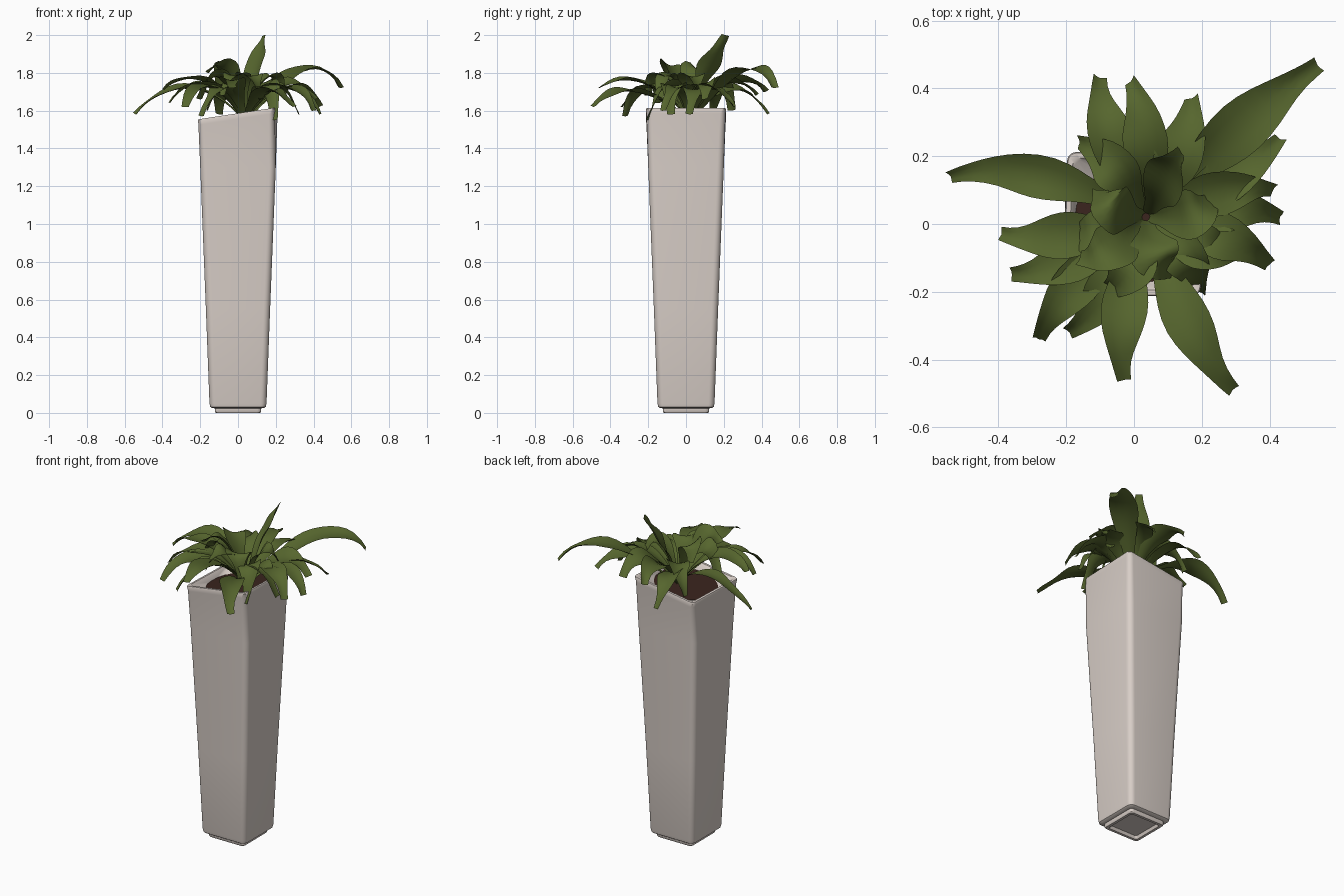
import bpy, bmesh, math, random
from mathutils import Vector

if "Cube" in bpy.data.objects:
    bpy.data.objects.remove(bpy.data.objects["Cube"])
random.seed(4)


def mat(name, c):
    m = bpy.data.materials.new(name)
    m.diffuse_color = (*c, 1)
    m.use_nodes = True
    m.node_tree.nodes["Principled BSDF"].inputs["Base Color"].default_value = m.diffuse_color
    return m


stone = mat("warm_grey_stone", (0.69, 0.62, 0.575))
green = mat("leaf_green", (0.093, 0.132, 0.027))
earth = mat("brown_soil", (0.042, 0.018, 0.013))


def finish(name, bm, material, angle=40):
    me = bpy.data.meshes.new(name)
    bm.to_mesh(me)
    bm.free()
    ob = bpy.data.objects.new(name, me)
    bpy.context.collection.objects.link(ob)
    me.materials.append(material)
    bpy.ops.object.select_all(action='DESELECT')
    ob.select_set(True)
    bpy.context.view_layer.objects.active = ob
    bpy.ops.object.shade_smooth_by_angle(angle=math.radians(angle))
    return ob


SEG = 6


def square(h, r):
    """Rounded square outline, half width h, corner radius r."""
    pts = []
    for k in range(4):
        cx = (h - r) * (1 if k in (0, 3) else -1)
        cy = (h - r) * (1 if k in (0, 1) else -1)
        for i in range(SEG + 1):
            a = (k + i / SEG) * math.pi / 2
            pts.append((cx + r * math.cos(a), cy + r * math.sin(a)))
    return pts


def tilt(x):
    # slanted rim height: low on the left, high on the right
    return 1.585 + 0.145 * x


# ---- planter: loft of rounded squares (half width, radius, height)
body = [(.095, .012, .018), (.102, .015, 0), (.118, .02, 0), (.122, .02, .006),
        (.122, .02, .024), (.138, .025, .026), (.147, .03, .032), (.151, .032, .05),
        (.170, .035, .55), (.200, .035, 1.3)]
# rim rings are measured from the slanted top
rim = [(.2095, .03, -.03), (.212, .025, -.006), (.209, .023, 0),
       (.195, .022, 0), (.191, .03, -.006), (.172, .16, -.045)]
bm = bmesh.new()
loops = []
for h, r, z in body:
    loops.append([bm.verts.new((x, y, z)) for x, y in square(h, r)])
for h, r, z in rim:
    loop = []
    for x, y in square(h, r):
        zz = tilt(x) + z
        if x * y < 0 and r < 0.1:   # two opposite corners are pinched at the rim
            x -= math.copysign(0.016 * min(1, abs(y) / 0.2), x)
        loop.append(bm.verts.new((x, y, zz)))
    loops.append(loop)
n = len(loops[0])
for a, b in zip(loops, loops[1:]):
    for i in range(n):
        bm.faces.new((a[i], a[(i + 1) % n], b[(i + 1) % n], b[i]))
bm.faces.new(list(reversed(loops[0])))
finish("planter", bm, stone)

# ---- soil disc
bm = bmesh.new()
bm.faces.new([bm.verts.new((x, y, tilt(x) - 0.04)) for x, y in square(0.175, 0.163)])
finish("soil", bm, earth)


# ---- leaves: arched ribbons with a shallow fold
def width_at(t):
    bulge = math.exp(-((t - 0.55) / 0.27) ** 2)
    return 0.24 + 0.76 * bulge


def leaf(name, tx, ty, tz, inner, outer, w, bend, roll):
    base = Vector((0.035, 0.02, 1.55))
    tip = Vector((tx, ty, tz))
    flat = Vector((tx - base.x, ty - base.y, 0))
    base += flat.normalized() * 0.012
    side0 = Vector((-flat.y, flat.x, 0)).normalized()
    p1 = base.lerp(tip, 0.28) + side0 * bend * 0.6
    p2 = base.lerp(tip, 0.74) + side0 * bend
    p1.z, p2.z = inner, outer
    bm = bmesh.new()
    N, rows = 16, []
    phase = random.uniform(0, 6)
    for k in range(N + 1):
        t = k / N
        u = 1 - t
        p = base * u**3 + p1 * 3*u*u*t + p2 * 3*u*t*t + tip * t**3
        d = ((p1 - base) * u*u + (p2 - p1) * 2*u*t + (tip - p2) * t*t).normalized()
        side = (Vector((-d.y, d.x, 0)).normalized() + side0 * 0.5).normalized()
        side = (side - d * side.dot(d)).normalized()
        up = d.cross(side)
        ang = roll * t + 0.12 * math.sin(5 * t + phase)
        s = side * math.cos(ang) + up * math.sin(ang)
        nrm = d.cross(s)
        hw = w * width_at(t) / 2
        row = []
        for q in (-1, -0.5, 0, 0.5, 1):
            wave = 0.06 * w * math.sin(14 * t + phase + q) * abs(q) * t
            row.append(bm.verts.new(p + s * hw * q + nrm * (hw * 0.25 * q * q + wave)))
        rows.append(row)
    for a, b in zip(rows, rows[1:]):
        for j in range(4):
            bm.faces.new((a[j], a[j + 1], b[j + 1], b[j]))
    finish(name, bm, green, 60)


# the two long leaves and the upright one
leaf("long_right_leaf", 0.54, 0.47, 1.72, 1.70, 1.97, .16, .02, .3)
leaf("long_left_leaf", -0.54, 0.14, 1.58, 1.74, 1.79, .13, -.09, -.2)
leaf("upright_leaf", 0.14, 0.21, 2.0, 1.80, 1.87, .15, 0, -.5)


def arched_leaves(name, tips, w):
    # shorter leaves arch more steeply; bend and roll alternate
    for i, (x, y, z) in enumerate(tips):
        outer = 1.905 - 0.25 * math.hypot(x, y) + 0.2 * (z - 1.62)
        sign = -1 if i % 2 else 1
        leaf("%s_%02d" % (name, i + 1), x, y, z, outer - 0.06, outer, w,
             0.045 * sign, 0.25 * sign)


# tips of the outer leaves, then the broad inner ones
arched_leaves("outer_leaf", [
    (.43, .02, 1.58), (.43, .25, 1.62), (.40, -.12, 1.60),
    (.29, -.49, 1.62), (.19, -.20, 1.55), (-.03, -.46, 1.72), (-.19, -.32, 1.57),
    (-.28, -.34, 1.62), (-.36, -.15, 1.64), (-.16, .24, 1.60), (-.39, -.03, 1.71),
    (-.01, .42, 1.70), (-.10, .43, 1.58), (.32, -.08, 1.58), (.41, .10, 1.66)], .138)
arched_leaves("inner_leaf", [
    (-.16, -.10, 1.80), (.17, .37, 1.68), (-.08, -.20, 1.68),
    (.12, -.14, 1.66), (-.10, .10, 1.74), (.24, .08, 1.68), (-.20, -.02, 1.66)], .15)
